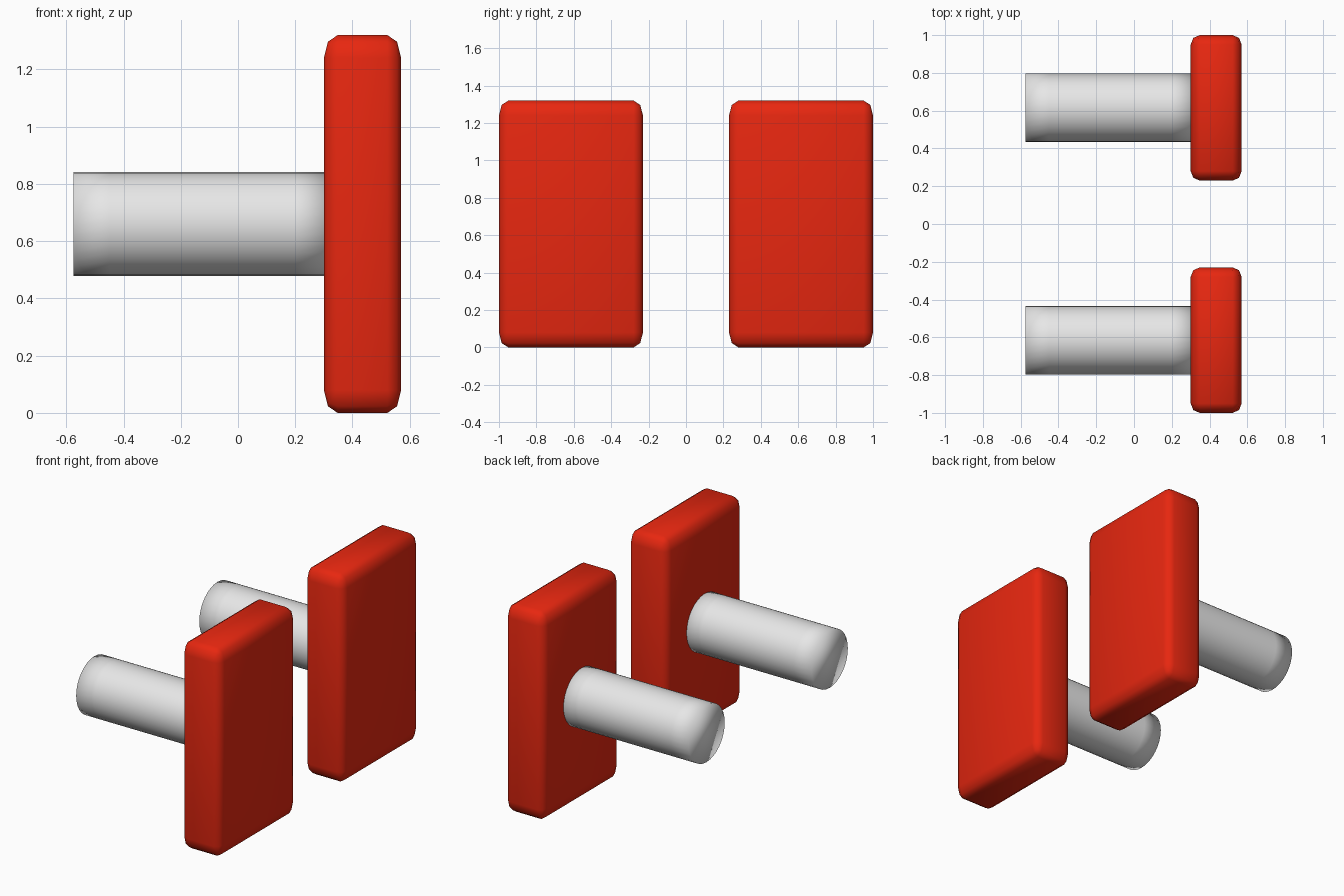
import bpy, bmesh, math
from mathutils import Matrix, Vector

if "Cube" in bpy.data.objects:
    bpy.data.objects.remove(bpy.data.objects["Cube"])


def material(name, rgb):
    m = bpy.data.materials.new(name)
    m.diffuse_color = (*rgb, 1)
    m.use_nodes = True
    m.node_tree.nodes["Principled BSDF"].inputs["Base Color"].default_value = m.diffuse_color
    return m


RED = material("red", (0.8, 0.02, 0.005))
GREY = material("light grey", (0.8, 0.8, 0.8))


def finish(bm, name, mat):
    for f in bm.faces:
        f.smooth = True
    mesh = bpy.data.meshes.new(name)
    bm.to_mesh(mesh)
    bm.free()
    mesh.materials.append(mat)
    obj = bpy.data.objects.new(name, mesh)
    bpy.context.collection.objects.link(obj)
    return obj


def plate(name, y):
    # Rounded slab; the rounding stretches with the slab's proportions
    size, rounding = Vector((0.27, 0.77, 1.32)), Vector((0.048, 0.05, 0.08))
    bm = bmesh.new()
    bmesh.ops.create_cube(bm, size=1)
    bmesh.ops.scale(bm, vec=[s / r for s, r in zip(size, rounding)], verts=bm.verts)
    bmesh.ops.bevel(bm, geom=bm.edges[:], offset=1, segments=2, profile=0.5,
                    affect='EDGES')
    bmesh.ops.scale(bm, vec=rounding, verts=bm.verts)
    bmesh.ops.translate(bm, vec=(0.435, y, 0.66), verts=bm.verts)
    finish(bm, name, RED)


def rod(name, y):
    # Round bar from its free end into the plate, with loops near both ends
    x0, x1 = -0.575, 0.32
    bm = bmesh.new()
    bmesh.ops.create_cone(bm, cap_ends=True, segments=32, radius1=0.181,
                          radius2=0.181, depth=x1 - x0,
                          matrix=Matrix.Translation(((x0 + x1) / 2, y, 0.66))
                          @ Matrix.Rotation(math.pi / 2, 4, 'Y'))
    for x in (-0.45, 0.2):
        bmesh.ops.bisect_plane(bm, geom=bm.verts[:] + bm.edges[:] + bm.faces[:],
                               plane_co=(x, 0, 0), plane_no=(1, 0, 0))
    finish(bm, name, GREY)


for side, y in (("front", -0.615), ("back", 0.615)):
    plate(side + "_plate", y)
    rod(side + "_rod", y)
